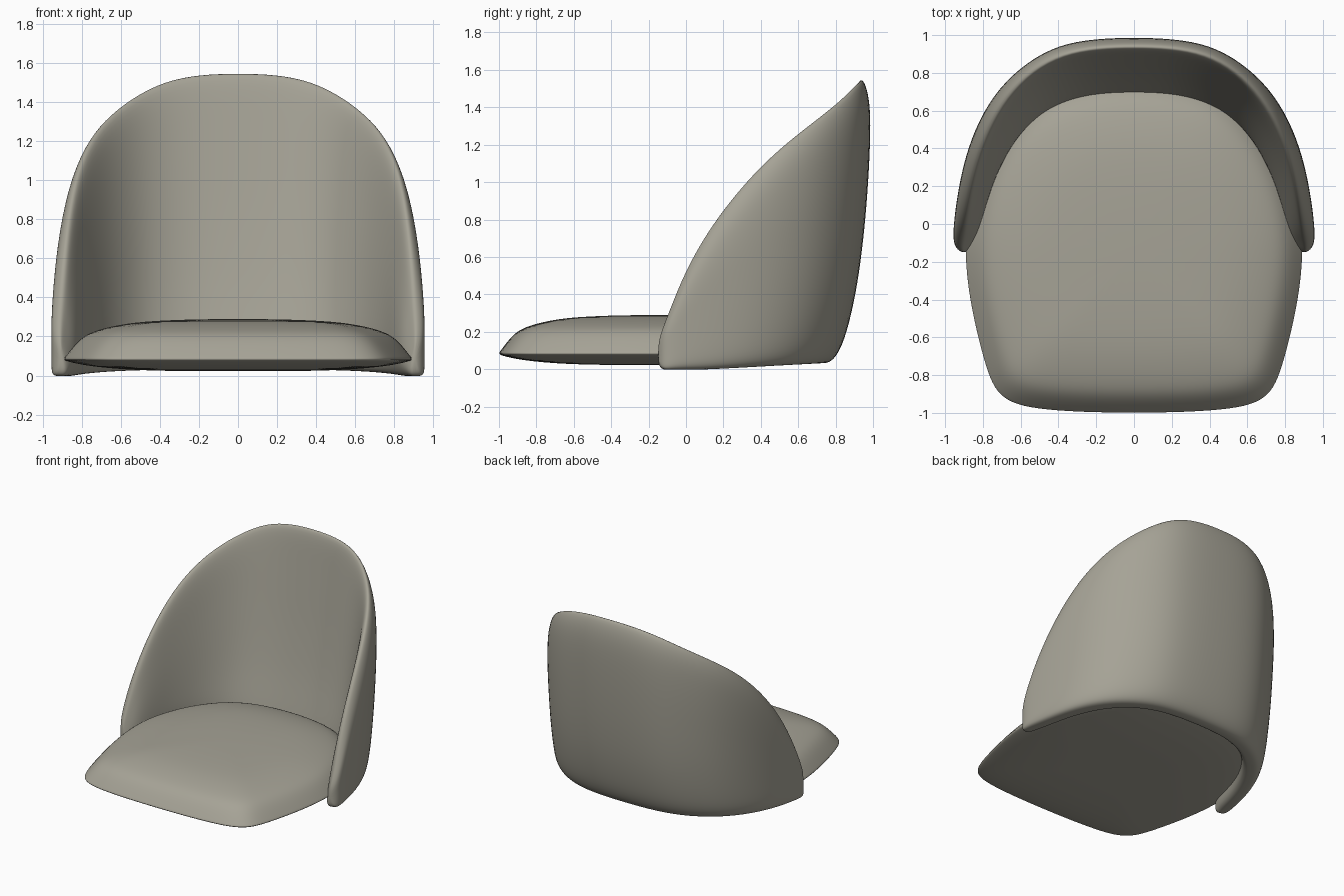
import bpy, bmesh

if "Cube" in bpy.data.objects:
    bpy.data.objects.remove(bpy.data.objects["Cube"])

fabric = bpy.data.materials.new("warm grey fabric")
fabric.diffuse_color = (0.38, 0.365, 0.305, 1)
fabric.use_nodes = True
fabric.node_tree.nodes["Principled BSDF"].inputs["Base Color"].default_value = fabric.diffuse_color


def lerp_table(table, v):
    """Piecewise linear lookup."""
    if v <= table[0][0]:
        return table[0][1]
    for (a, fa), (b, fb) in zip(table, table[1:]):
        if v <= b:
            return fa + (fb - fa) * (v - a) / (b - a)
    return table[-1][1]


def skin(name, loops, caps):
    """Join closed loops of equal length into a smooth subdivided body."""
    bm = bmesh.new()
    rows = [[bm.verts.new(p) for p in loop] for loop in loops]
    n = len(rows[0])
    for a, b in zip(rows, rows[1:]):
        for i in range(n):
            j = (i + 1) % n
            bm.faces.new((a[i], a[j], b[j], b[i]))
    for row, centre in zip((rows[0], rows[-1]), caps):
        if centre is None:
            bm.faces.new(row)
        else:
            c = bm.verts.new(centre)
            for i in range(n):
                bm.faces.new((row[i], row[(i + 1) % n], c))
    bmesh.ops.recalc_face_normals(bm, faces=bm.faces)
    for f in bm.faces:
        f.smooth = True
    me = bpy.data.meshes.new(name)
    bm.to_mesh(me)
    bm.free()
    me.materials.append(fabric)
    ob = bpy.data.objects.new(name, me)
    bpy.context.collection.objects.link(ob)
    sub = ob.modifiers.new("smooth", "SUBSURF")
    sub.levels = sub.render_levels = 2
    return ob


# Seat cushion: half outline mirrored, then scaled rings from top to bottom
half = [(0, -1.002), (.3, -.997), (.52, -.98), (.65, -.95), (.73, -.89),
        (.775, -.79), (.82, -.63), (.872, -.4), (.9, -.15), (.88, .05),
        (.82, .25), (.72, .45), (.57, .63), (.36, .75), (0, .79)]
outline = half + [(-x, y) for x, y in half[-2:0:-1]]
rings = [(.3, .287), (.55, .277), (.7, .257), (.82, .23), (.89, .2),
         (.945, .15), (.99, .098), (1.003, .083), (.985, .072), (.85, .046),
         (.6, .027), (.3, .022)]
cy = -.15
skin("seat_cushion",
     [[(x * s, cy + (y - cy) * s, z) for x, y in outline] for s, z in rings],
     [(0, cy, .29), (0, cy, .022)])

# Backrest shell columns: outer x, y, inner x, y, rim height
columns = [(0, 1.0, 0, .84, 1.555), (.2, .995, .18, .835, 1.55),
           (.4, .965, .34, .80, 1.515), (.57, .875, .49, .72, 1.43),
           (.72, .74, .61, .58, 1.32), (.825, .57, .69, .43, 1.19),
           (.895, .38, .755, .26, 1.01), (.935, .18, .80, .08, .76),
           (.953, .03, .83, -.03, .52), (.958, -.06, .855, -.09, .33),
           (.947, -.118, .875, -.135, .21), (.918, -.147, .895, -.15, .14)]
# Closed wall section: height fraction, inset fraction
section = [(0, .5), (0, .2), (.03, .05), (.1, 0), (.25, 0), (.4, 0), (.55, 0),
           (.72, 0), (.88, .05), (.965, .18), (1.008, .38), (.97, .54),
           (.85, .66), (.7, .77), (.55, .87), (.4, .95), (.25, 1), (.1, 1),
           (0, .8)]
# The back leans: lower parts are pulled forward
lean = [(.03, .2), (.1, .17), (.2, .135), (.4, .09), (.6, .06), (.9, .03),
        (1.4, 0)]


def wall(col, side):
    ox, oy, ix, iy, top = col
    base = .035 * max(0, oy - .2) / .8 - .003 if oy > -.14 else .035
    pts = []
    for s, e in section:
        z = base + (top - base) * s
        y = oy + (iy - oy) * e
        y -= lerp_table(lean, z) * max(0, (oy + .15) / 1.15)
        pts.append((side * (ox + (ix - ox) * e), y, z))
    return pts


loops = [wall(c, -1) for c in columns[:0:-1]] + [wall(c, 1) for c in columns]
skin("backrest_shell", loops, [None, None])
